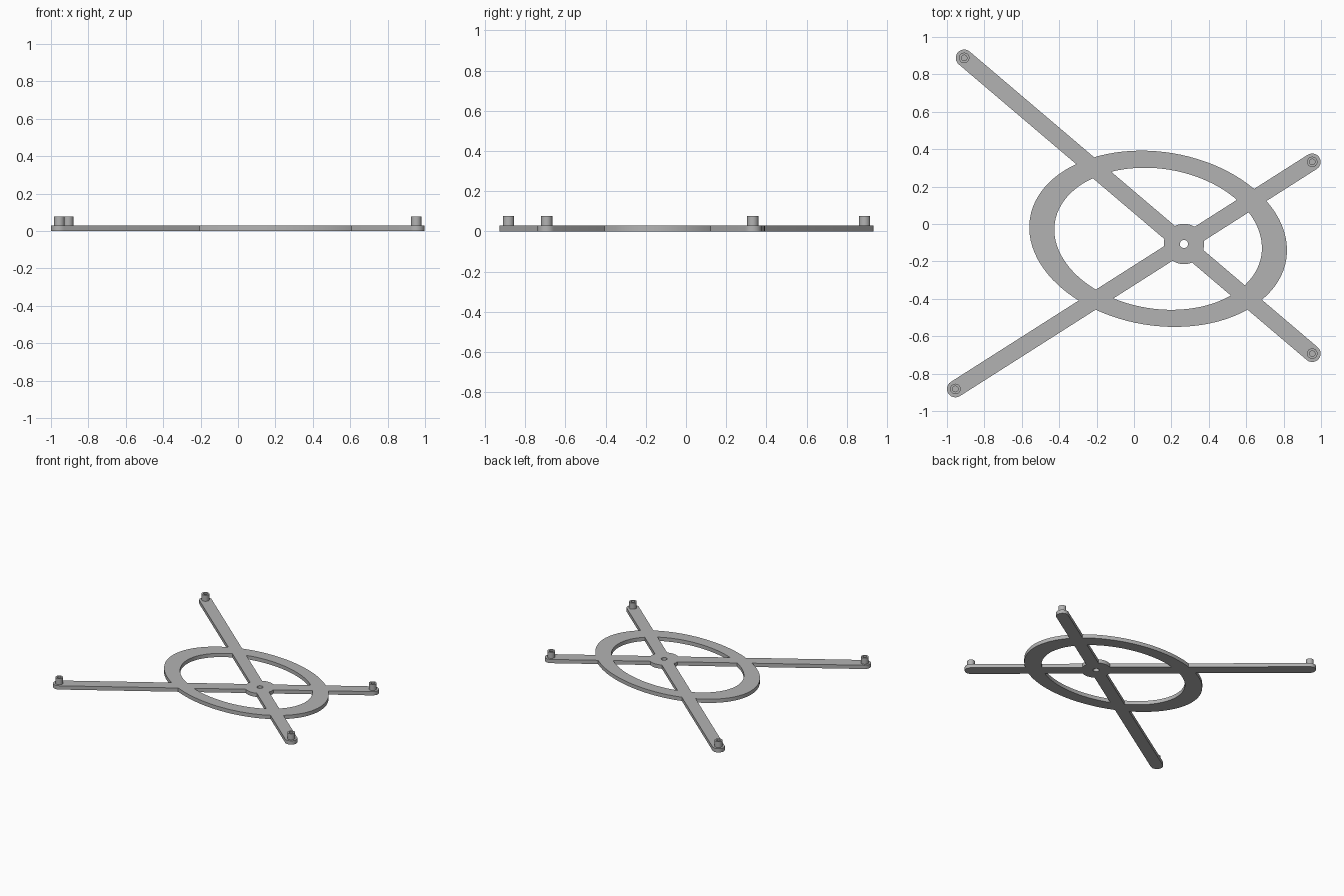
import bpy
import bmesh
from math import cos, sin, pi, atan2, radians
from mathutils import Vector

cube = bpy.data.objects.get("Cube")
if cube:
    bpy.data.objects.remove(cube, do_unlink=True)

PLATE = 0.03
POST_TOP = 0.078
HUB = Vector((0.267, -0.107))
TIPS = {
    "back_right": Vector((-0.908, 0.888)),
    "back_left": Vector((0.953, 0.332)),
    "front_right": Vector((-0.955, -0.882)),
    "front_left": Vector((0.953, -0.693)),
}

grey = bpy.data.materials.new("plain grey")
grey.use_nodes = True
grey.diffuse_color = (0.45, 0.45, 0.45, 1)
grey.node_tree.nodes["Principled BSDF"].inputs["Base Color"].default_value = (0.45, 0.45, 0.45, 1)


def ellipse(center, a, b, tilt=0.0, n=48):
    """Outline of a tilted ellipse."""
    points = []
    for i in range(n):
        t = 2 * pi * i / n
        x, y = a * cos(t), b * sin(t)
        points.append((center[0] + x * cos(tilt) - y * sin(tilt),
                       center[1] + x * sin(tilt) + y * cos(tilt)))
    return points


def slot(p, q, r, n=12):
    """Outline of a bar with round ends."""
    d = atan2(q.y - p.y, q.x - p.x)
    points = []
    for end, start in ((q, d - pi / 2), (p, d + pi / 2)):
        for i in range(n + 1):
            t = start + pi * i / n
            points.append((end.x + r * cos(t), end.y + r * sin(t)))
    return points


def prism(name, outline, z0, z1):
    """Solid extruded from an outline."""
    bm = bmesh.new()
    base = bm.faces.new([bm.verts.new((x, y, z0)) for x, y in outline])
    top = bmesh.ops.extrude_face_region(bm, geom=[base])["geom"]
    bmesh.ops.translate(bm, vec=(0, 0, z1 - z0),
                        verts=[g for g in top if isinstance(g, bmesh.types.BMVert)])
    bmesh.ops.recalc_face_normals(bm, faces=bm.faces)
    mesh = bpy.data.meshes.new(name)
    bm.to_mesh(mesh)
    bm.free()
    mesh.materials.append(grey)
    obj = bpy.data.objects.new(name, mesh)
    bpy.context.collection.objects.link(obj)
    return obj


def select(obj):
    bpy.ops.object.select_all(action="DESELECT")
    obj.select_set(True)
    bpy.context.view_layer.objects.active = obj


def combine(obj, other, operation):
    """Apply a boolean and discard the second solid."""
    mod = obj.modifiers.new("boolean", "BOOLEAN")
    mod.operation = operation
    mod.solver = "EXACT"
    mod.object = other
    select(obj)
    bpy.ops.object.modifier_apply(modifier=mod.name)
    bpy.data.objects.remove(other, do_unlink=True)


def smooth(obj):
    select(obj)
    bpy.ops.object.shade_smooth_by_angle(angle=radians(30))


# Oval ring
center, tilt = (0.129, -0.079), radians(-9.2)
frame = prism("mounting_frame", ellipse(center, 0.694, 0.464, tilt, 96), 0, PLATE)
opening = prism("ring_opening", ellipse(center, 0.559, 0.374, tilt, 96), -0.1, 0.1)
combine(frame, opening, "DIFFERENCE")

# Crossing arms and hub, joined to the ring
for a, b in (("back_right", "front_left"), ("front_right", "back_left")):
    combine(frame, prism("arm", slot(TIPS[a], TIPS[b], 0.045), 0, PLATE), "UNION")
combine(frame, prism("hub", ellipse(HUB, 0.108, 0.108), 0, PLATE), "UNION")
combine(frame, prism("hub_hole", ellipse(HUB, 0.022, 0.022, 0, 24), -0.1, 0.1), "DIFFERENCE")
smooth(frame)

# Hollow standoff at each arm tip
for name, tip in TIPS.items():
    post = prism(name + "_standoff", ellipse(tip, 0.028, 0.028, 0, 32), PLATE - 0.005, POST_TOP)
    bore = prism("bore", ellipse(tip, 0.015, 0.015, 0, 32), PLATE + 0.001, 0.2)
    combine(post, bore, "DIFFERENCE")
    smooth(post)
